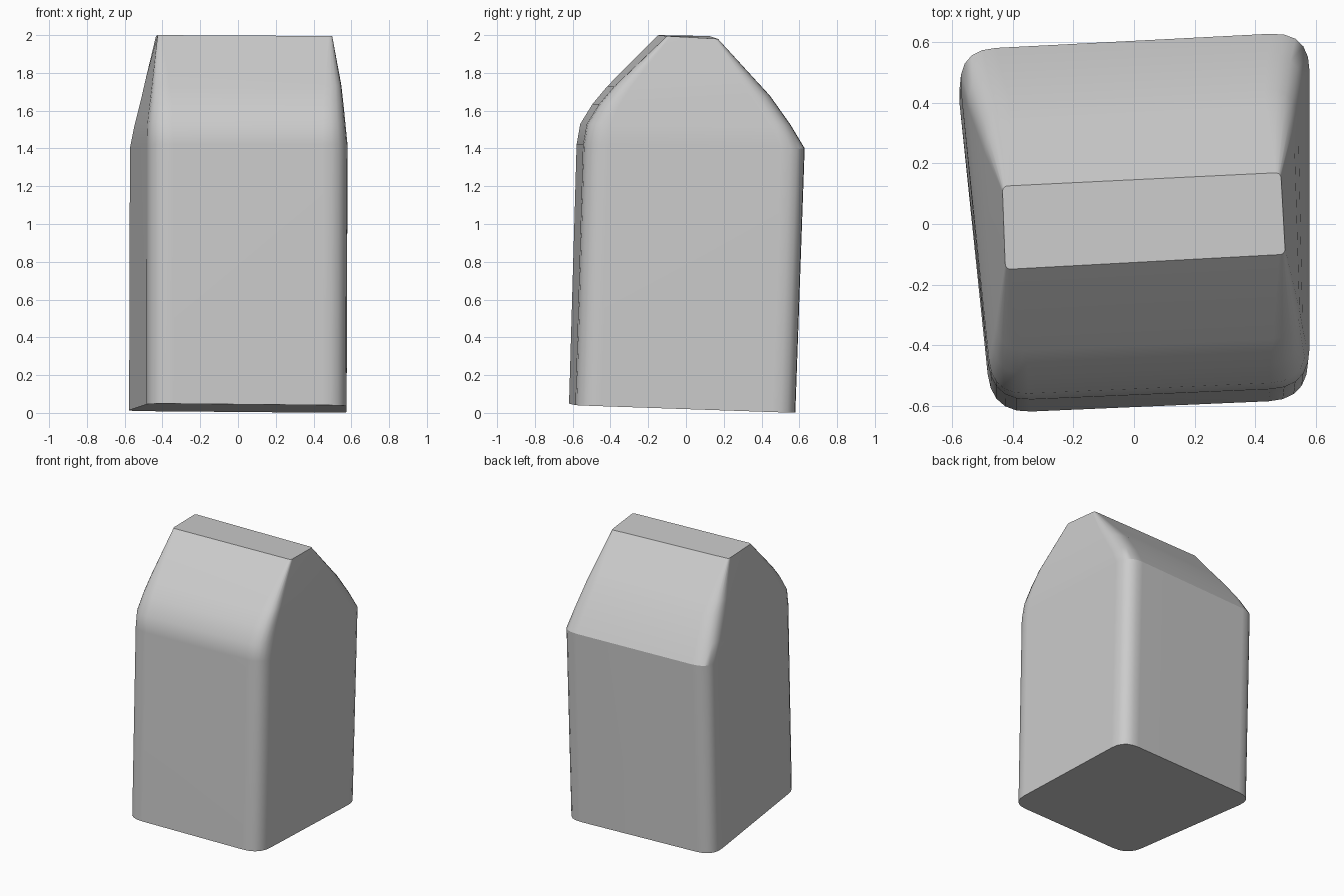
import bpy
import bmesh
from mathutils import Vector

cube = bpy.data.objects.get("Cube")
if cube:
    bpy.data.objects.remove(cube, do_unlink=True)

STEPS = 5


def material(name, colour):
    mat = bpy.data.materials.new(name)
    mat.use_nodes = True
    mat.diffuse_color = colour
    mat.node_tree.nodes["Principled BSDF"].inputs["Base Color"].default_value = colour
    return mat


def rounded_loop(corners, cut):
    """Four-cornered loop with every corner rounded by a small curve."""
    pts = [Vector(c) for c in corners]
    loop = []
    for i, corner in enumerate(pts):
        start = corner + (pts[i - 1] - corner).normalized() * cut
        end = corner + (pts[(i + 1) % 4] - corner).normalized() * cut
        for k in range(STEPS + 1):
            t = k / STEPS
            loop.append(start * (1 - t) ** 2 + corner * 2 * t * (1 - t) + end * t * t)
    return loop


# Loops from base to ridge: corner cut, then front -x, front +x, back +x, back -x
sections = [
    (0.13, (-.47, -.625, .05), (.575, -.58, .04), (.575, .585, 0), (-.59, .53, .01)),
    (0.13, (-.47, -.585, 1.42), (.58, -.54, 1.42), (.58, .635, 1.40), (-.585, .575, 1.40)),
    (0.12, (-.47, -.565, 1.53), (.57, -.52, 1.53), (.56, .56, 1.525), (-.557, .50, 1.525)),
    (0.11, (-.46, -.50, 1.635), (.56, -.455, 1.635), (.54, .45, 1.68), (-.517, .39, 1.68)),
    (0.09, (-.45, -.42, 1.73), (.55, -.375, 1.73), (.527, .375, 1.76), (-.497, .32, 1.76)),
    (0.02, (-.425, -.15, 2.0), (.50, -.10, 1.995), (.485, .17, 1.98), (-.435, .125, 1.995)),
]

# Body with gabled top
bm = bmesh.new()
rings = [[bm.verts.new(p) for p in rounded_loop(s[1:], s[0])] for s in sections]
for low, high in zip(rings, rings[1:]):
    for i in range(len(low)):
        j = (i + 1) % len(low)
        bm.faces.new((low[i], low[j], high[j], high[i]))
bm.faces.new(rings[0][::-1])
bm.faces.new(rings[-1])
bmesh.ops.recalc_face_normals(bm, faces=bm.faces[:])
mesh = bpy.data.meshes.new("gabled_block")
bm.to_mesh(mesh)
bm.free()

block = bpy.data.objects.new("gabled_block", mesh)
bpy.context.collection.objects.link(block)
mesh.materials.append(material("plain grey", (0.6, 0.6, 0.6, 1)))

# Soft corners, crisp base, back seam and ridge
bpy.ops.object.select_all(action="DESELECT")
block.select_set(True)
bpy.context.view_layer.objects.active = block
bpy.ops.object.shade_smooth_by_angle(angle=0.47)
weighted = block.modifiers.new("flat_face_normals", "WEIGHTED_NORMAL")
weighted.keep_sharp = True
